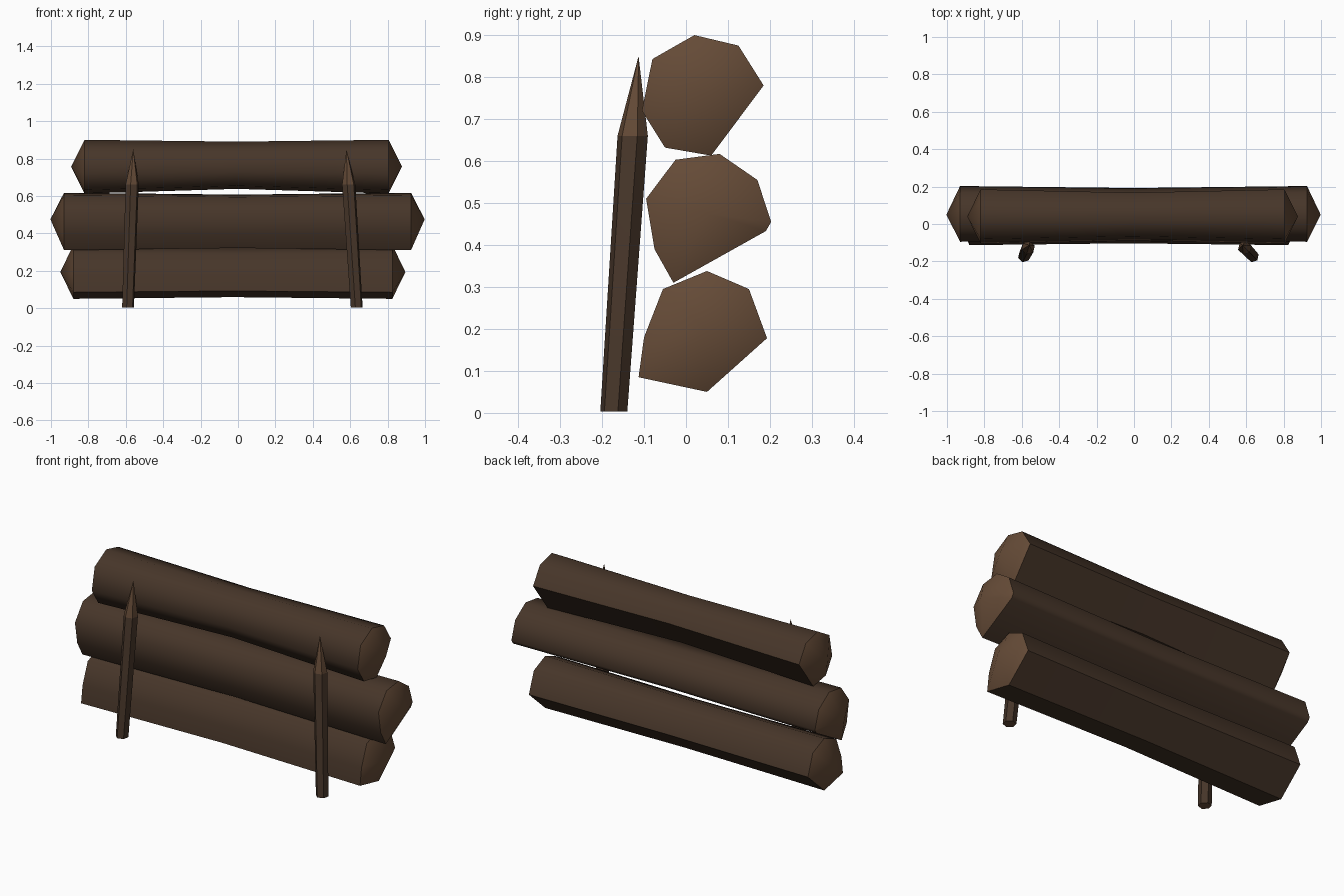
import bpy, bmesh, math
from mathutils import Vector

if "Cube" in bpy.data.objects:
    bpy.data.objects.remove(bpy.data.objects["Cube"])


def material(name, color):
    m = bpy.data.materials.new(name)
    m.diffuse_color = (*color, 1)
    m.use_nodes = True
    m.node_tree.nodes["Principled BSDF"].inputs["Base Color"].default_value = m.diffuse_color
    return m


BARK = material("bark", (0.062, 0.036, 0.022))
CUT = material("cut_wood", (0.13, 0.07, 0.038))


def loft(name, rings, start_tip=None, end_tip=None):
    """Skin equal-sized rings; close with a cone tip or a flat cap."""
    bm = bmesh.new()
    loops = [[bm.verts.new(p) for p in r] for r in rings]
    n = len(loops[0])
    for a, b in zip(loops, loops[1:]):
        for i in range(n):
            j = (i + 1) % n
            bm.faces.new((a[i], a[j], b[j], b[i]))
    for loop, tip in ((loops[0], start_tip), (loops[-1], end_tip)):
        if tip is None:
            bm.faces.new(loop).material_index = 1
            continue
        t = bm.verts.new(tip)
        for i in range(n):
            bm.faces.new((loop[i], loop[(i + 1) % n], t)).material_index = 1
    bmesh.ops.recalc_face_normals(bm, faces=bm.faces)
    me = bpy.data.meshes.new(name)
    bm.to_mesh(me)
    bm.free()
    ob = bpy.data.objects.new(name, me)
    bpy.context.collection.objects.link(ob)
    me.materials.append(BARK)
    me.materials.append(CUT)
    bpy.ops.object.select_all(action='DESELECT')
    ob.select_set(True)
    bpy.context.view_layer.objects.active = ob
    bpy.ops.object.shade_smooth_by_angle(angle=math.radians(50))
    return ob


def log(name, section, x0, x1, tip, tip_len, waist, pivot):
    """Log along x with pointed ends and a slightly pinched waist."""
    def ring(x, s):
        return [(x, pivot[0] + (y - pivot[0]) * s, pivot[1] + (z - pivot[1]) * s)
                for y, z in section]
    loft(name, [ring(x0, 1), ring((x0 + x1) / 2, waist), ring(x1, 1)],
         (x0 - tip_len, *tip), (x1 + tip_len, *tip))


# Three stacked logs
log("top_log",
    [(0.02, 0.90), (0.125, 0.875), (0.185, 0.78), (0.06, 0.613),
     (-0.05, 0.632), (-0.105, 0.72), (-0.08, 0.843)],
    -0.82, 0.805, (0.04, 0.757), 0.072, 0.88, (0.04, 0.82))
log("middle_log",
    [(-0.025, 0.603), (0.08, 0.617), (0.17, 0.555), (0.203, 0.455),
     (0.19, 0.433), (-0.03, 0.31), (-0.075, 0.39), (-0.095, 0.51)],
    -0.93, 0.925, (0.05, 0.475), 0.073, 0.93, (0.05, 0.475))
log("bottom_log",
    [(0.05, 0.338), (0.15, 0.295), (0.193, 0.178), (0.05, 0.05),
     (-0.113, 0.085), (-0.10, 0.18), (-0.055, 0.295)],
    -0.88, 0.825, (0.05, 0.193), 0.07, 0.94, (0.05, 0.2))


def stake(name, base, shoulder, tip, turn):
    """Leaning six-sided stake with a sharpened top."""
    base, shoulder = Vector(base), Vector(shoulder)

    def ring(c, r):
        return [c + Vector((r * math.cos(a), r * math.sin(a), 0))
                for a in (turn + k * math.pi / 3 for k in range(6))]
    loft(name, [ring(base, 0.033), ring(shoulder, 0.037)], None, tip)


# Two stakes leaning against the front
stake("left_stake", (-0.588, -0.172, 0.003), (-0.566, -0.127, 0.66),
      (-0.56, -0.113, 0.85), 0.3)
stake("right_stake", (0.635, -0.172, 0.003), (0.592, -0.127, 0.66),
      (0.58, -0.113, 0.85), 0.3)
